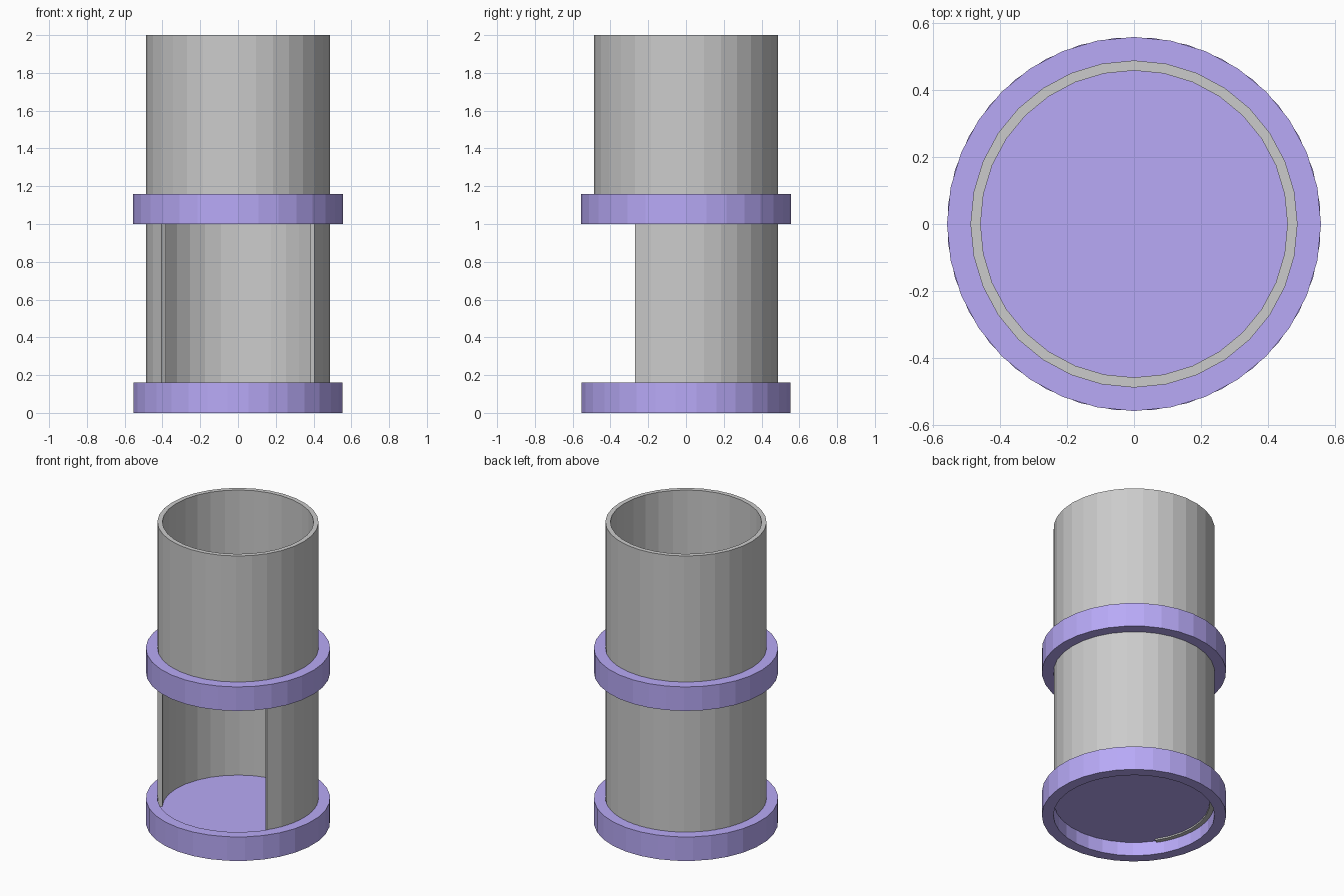
import bpy, bmesh, math

if "Cube" in bpy.data.objects:
    bpy.data.objects.remove(bpy.data.objects["Cube"])

SIDES = 32
STEP = math.tau / SIDES

purple = bpy.data.materials.new("purple")
purple.diffuse_color = (0.48, 0.40, 0.93, 1)
purple.use_nodes = True
purple.node_tree.nodes["Principled BSDF"].inputs["Base Color"].default_value = purple.diffuse_color


def finish(name, bm, mat=None):
    bmesh.ops.recalc_face_normals(bm, faces=bm.faces)
    mesh = bpy.data.meshes.new(name)
    bm.to_mesh(mesh)
    bm.free()
    obj = bpy.data.objects.new(name, mesh)
    bpy.context.collection.objects.link(obj)
    if mat:
        mesh.materials.append(mat)
    return obj


def wall(name, r_in, r_out, z0, z1, first=0.0, steps=SIDES, mat=None):
    """Rectangular section swept round z; open arcs get end caps."""
    bm = bmesh.new()
    closed = steps == SIDES
    section = [(r_in, z0), (r_out, z0), (r_out, z1), (r_in, z1)]
    loops = []
    for i in range(steps if closed else steps + 1):
        a = (first + i) * STEP
        loops.append([bm.verts.new((r * math.cos(a), r * math.sin(a), z))
                      for r, z in section])
    for i in range(steps):
        a, b = loops[i], loops[(i + 1) % len(loops)]
        for k in range(4):
            m = (k + 1) % 4
            bm.faces.new((a[k], a[m], b[m], b[k]))
    if not closed:
        bm.faces.new(loops[0])
        bm.faces.new(loops[-1])
    return finish(name, bm, mat)


def disc(name, r, z0, z1, mat):
    bm = bmesh.new()
    ring = [bm.verts.new((r * math.cos(i * STEP), r * math.sin(i * STEP), z0))
            for i in range(SIDES)]
    base = bm.faces.new(ring)
    top = bmesh.ops.extrude_face_region(bm, geom=[base], use_keep_orig=True)["geom"]
    for v in top:
        if isinstance(v, bmesh.types.BMVert):
            v.co.z = z1
    return finish(name, bm, mat)


# collar and floor of each storey (lower collar is turned half a facet)
for label, z, turn in (("lower", 0.0, 0.5), ("upper", 1.0, 0.0)):
    wall(label + "_collar", 0.487, 0.557, z, z + 0.16, first=turn, mat=purple)
    disc(label + "_floor", 0.484, z + 0.09, z + 0.10, purple)

# lower tube with a doorway of ten facets facing the front
wall("lower_tube", 0.457, 0.487, 0.08, 1.08, first=-3, steps=22)

# closed upper tube
wall("upper_tube", 0.457, 0.487, 1.08, 2.0)
